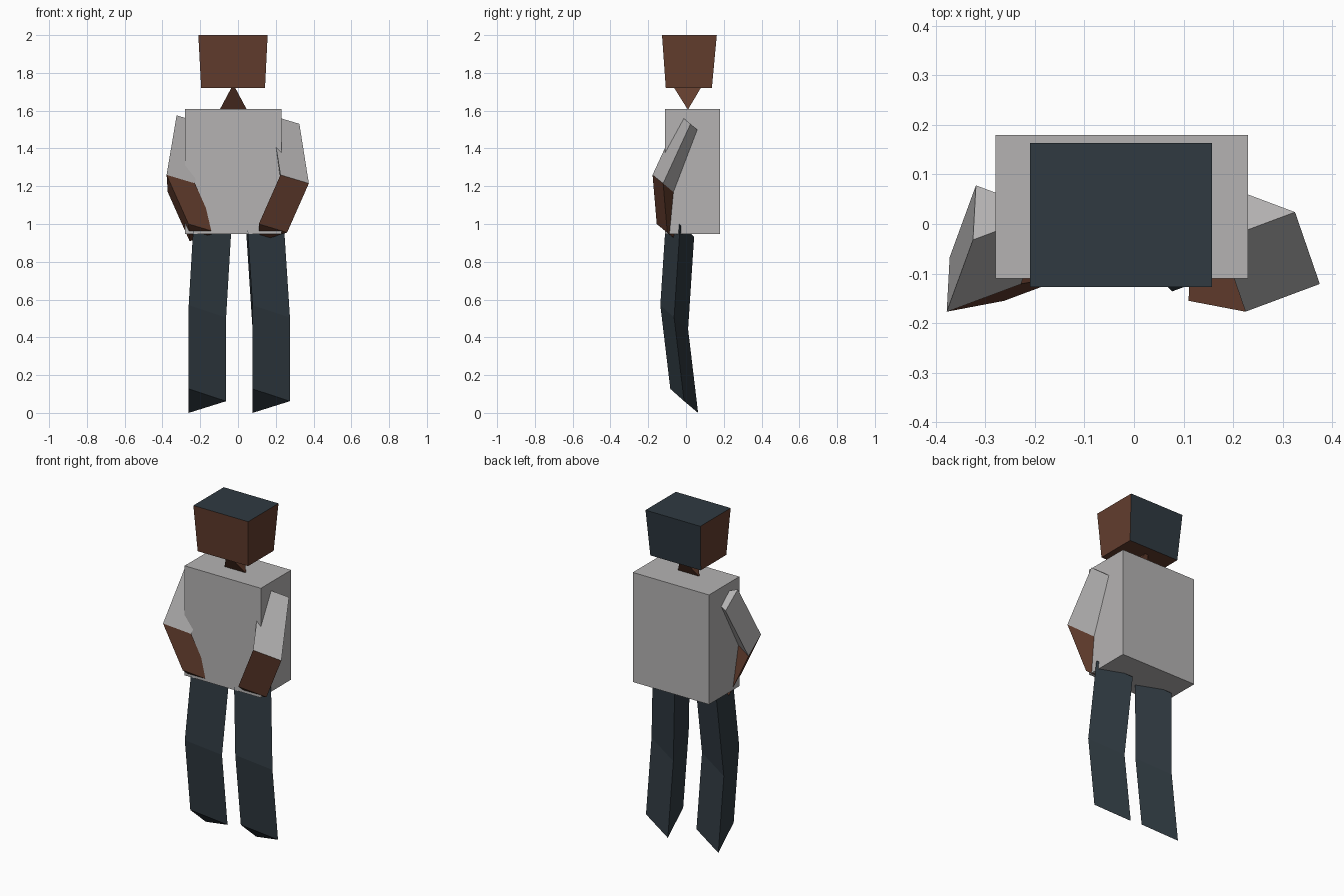
import bpy
import bmesh
from mathutils import Vector

cube = bpy.data.objects.get("Cube")
if cube:
    bpy.data.objects.remove(cube, do_unlink=True)


def material(name, color):
    m = bpy.data.materials.new(name)
    m.diffuse_color = (*color, 1)
    m.use_nodes = True
    bsdf = m.node_tree.nodes["Principled BSDF"]
    bsdf.inputs["Base Color"].default_value = (*color, 1)
    bsdf.inputs["Roughness"].default_value = 0.9
    return m


GREY = material("grey shirt", (0.46, 0.45, 0.45))
BROWN = material("brown skin", (0.125, 0.047, 0.027))
DARK = material("dark blue cloth", (0.029, 0.042, 0.053))


def loft(name, rings, mats, rule=None):
    """Closed solid through rings of points; rule(face) picks the material."""
    bm = bmesh.new()
    loops = [[bm.verts.new(p) for p in ring] for ring in rings]
    for k, (a, b) in enumerate(zip(loops, loops[1:])):
        for i in range(len(a)):
            j = (i + 1) % len(a)
            bm.faces.new((a[i], a[j], b[j], b[i])).material_index = min(k, len(mats) - 1)
    bm.faces.new(loops[0]).material_index = 0
    bm.faces.new(loops[-1]).material_index = len(mats) - 1
    bmesh.ops.recalc_face_normals(bm, faces=bm.faces)
    bm.normal_update()
    if rule:
        for f in bm.faces:
            f.material_index = rule(f)
    mesh = bpy.data.meshes.new(name)
    bm.to_mesh(mesh)
    bm.free()
    for m in mats:
        mesh.materials.append(m)
    obj = bpy.data.objects.new(name, mesh)
    bpy.context.collection.objects.link(obj)
    return obj


def rect(x0, x1, y0, y1, z):
    return [(x0, y0, z), (x1, y0, z), (x1, y1, z), (x0, y1, z)]


def limb(name, section, joints, mats):
    """Slanted triangular tube carried along the joints."""
    rings = [[Vector(j) + Vector(s) for s in section] for j in joints]
    return loft(name, rings, mats)


# Torso
loft("torso", [rect(-0.28, 0.23, -0.11, 0.18, 0.947),
               rect(-0.28, 0.23, -0.11, 0.18, 1.61)], [GREY])

# Head: hair on the top and back faces
loft("head", [rect(-0.195, 0.143, -0.107, 0.137, 1.72),
              rect(-0.21, 0.157, -0.127, 0.163, 2.0)], [BROWN, DARK],
     lambda f: int(f.normal.z > 0.9 or f.normal.y > 0.9))

# Neck: wedge with crossed top and bottom edges
bm = bmesh.new()
for p in ((-0.025, -0.075, 1.74), (-0.025, 0.09, 1.74),
          (-0.097, 0.01, 1.605), (0.047, 0.01, 1.605)):
    bm.verts.new(p)
bmesh.ops.convex_hull(bm, input=bm.verts)
neck_mesh = bpy.data.meshes.new("neck")
bm.to_mesh(neck_mesh)
bm.free()
neck_mesh.materials.append(BROWN)
bpy.context.collection.objects.link(bpy.data.objects.new("neck", neck_mesh))

# Arms: grey sleeve above the elbow, bare forearm below
ARM = [(0, 0, 0), (0.15, 0.056, -0.045), (0.006, 0.11, -0.091)]
for side, xs in (("left", (0.175, 0.225, 0.11)), ("right", (-0.325, -0.378, -0.262))):
    joints = zip(xs, (-0.032, -0.177, -0.155), (1.575, 1.26, 1.0))
    limb(side + "_arm", ARM, joints, [GREY, BROWN])

# Legs
LEG = [(0, 0, 0), (0.198, 0.073, -0.065), (0, 0.147, -0.127)]
for side, xs in (("left", (0.045, 0.077, 0.077)), ("right", (-0.232, -0.261, -0.261))):
    joints = zip(xs, (-0.104, -0.136, -0.083), (1.06, 0.57, 0.127))
    limb(side + "_leg", LEG, joints, [DARK])
